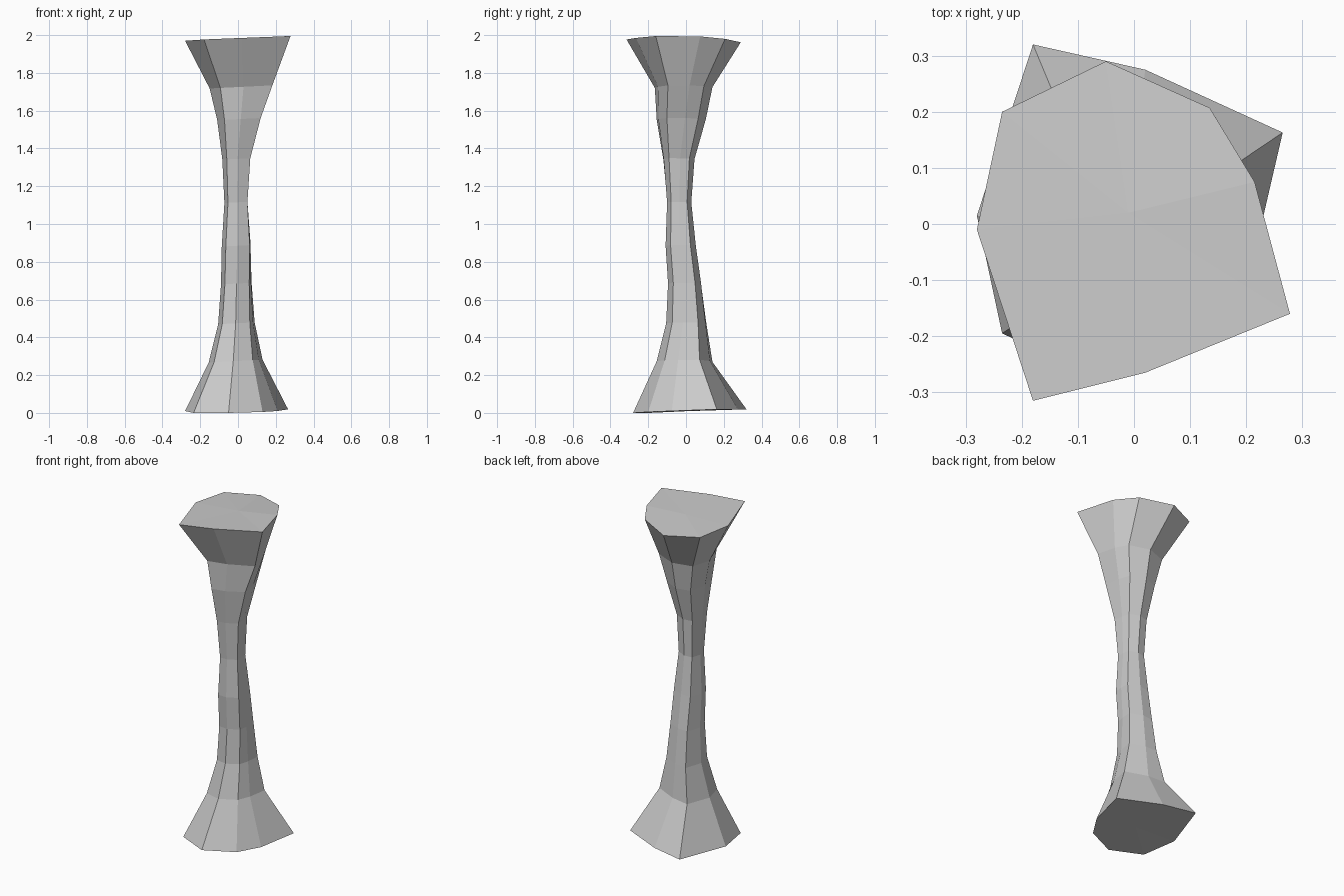
import bpy, bmesh

if "Cube" in bpy.data.objects:
    bpy.data.objects.remove(bpy.data.objects["Cube"])

# matching corners of the two uneven eight-sided ends, (x, y, z)
bottom = [(-.235, -.195, .005), (-.05, -.28, .005), (.13, -.2, .01), (.21, -.075, .015),
          (.265, .163, .024), (.02, .275, .024), (-.18, .32, .024), (-.28, .015, .015)]
top = [(-.18, -.315, 1.982), (.02, -.265, 1.99), (.278, -.16, 2.0), (.215, .075, 1.998),
       (.135, .207, 1.985), (-.05, .29, 1.967), (-.235, .2, 1.97), (-.28, -.01, 1.975)]

# waist rings: height, x range, y range
waist = [(.28, -.155, .13, -.155, .14), (.48, -.105, .088, -.105, .108),
         (.69, -.09, .072, -.095, .08), (.89, -.086, .067, -.108, .052),
         (1.12, -.072, .05, -.1, .028), (1.35, -.083, .065, -.12, .045),
         (1.56, -.11, .12, -.155, .105), (1.73, -.15, .182, -.165, .14)]


def fit(values, low, high):
    a, b = min(values), max(values)
    return [low + (v - a) / (b - a) * (high - low) for v in values]


def waist_ring(z, x0, x1, y0, y1):
    t = z / 2
    xs = fit([a[0] + (b[0] - a[0]) * t for a, b in zip(bottom, top)], x0, x1)
    ys = fit([a[1] + (b[1] - a[1]) * t for a, b in zip(bottom, top)], y0, y1)
    return [(x, y, z + .05 * x) for x, y in zip(xs, ys)]


# flared column, lofted ring by ring
bm = bmesh.new()
rings = [[bm.verts.new(p) for p in ring]
         for ring in [bottom] + [waist_ring(*w) for w in waist] + [top]]
n = len(bottom)
for lower, upper in zip(rings, rings[1:]):
    for i in range(n):
        j = (i + 1) % n
        bm.faces.new((lower[i], lower[j], upper[j], upper[i]))

# end caps as fans around a centre point
for ring, centre in ((rings[0], (-.01, 0, .014)), (rings[-1], (-.01, .02, 1.984))):
    c = bm.verts.new(centre)
    for i in range(n):
        bm.faces.new((ring[i], ring[(i + 1) % n], c))
bmesh.ops.recalc_face_normals(bm, faces=bm.faces)

# settle on the ground
base = min(v.co.z for v in bm.verts)
bmesh.ops.translate(bm, verts=bm.verts, vec=(0, 0, -base))
mesh = bpy.data.meshes.new("flared_column")
bm.to_mesh(mesh)
bm.free()
bpy.context.collection.objects.link(bpy.data.objects.new("flared_column", mesh))
